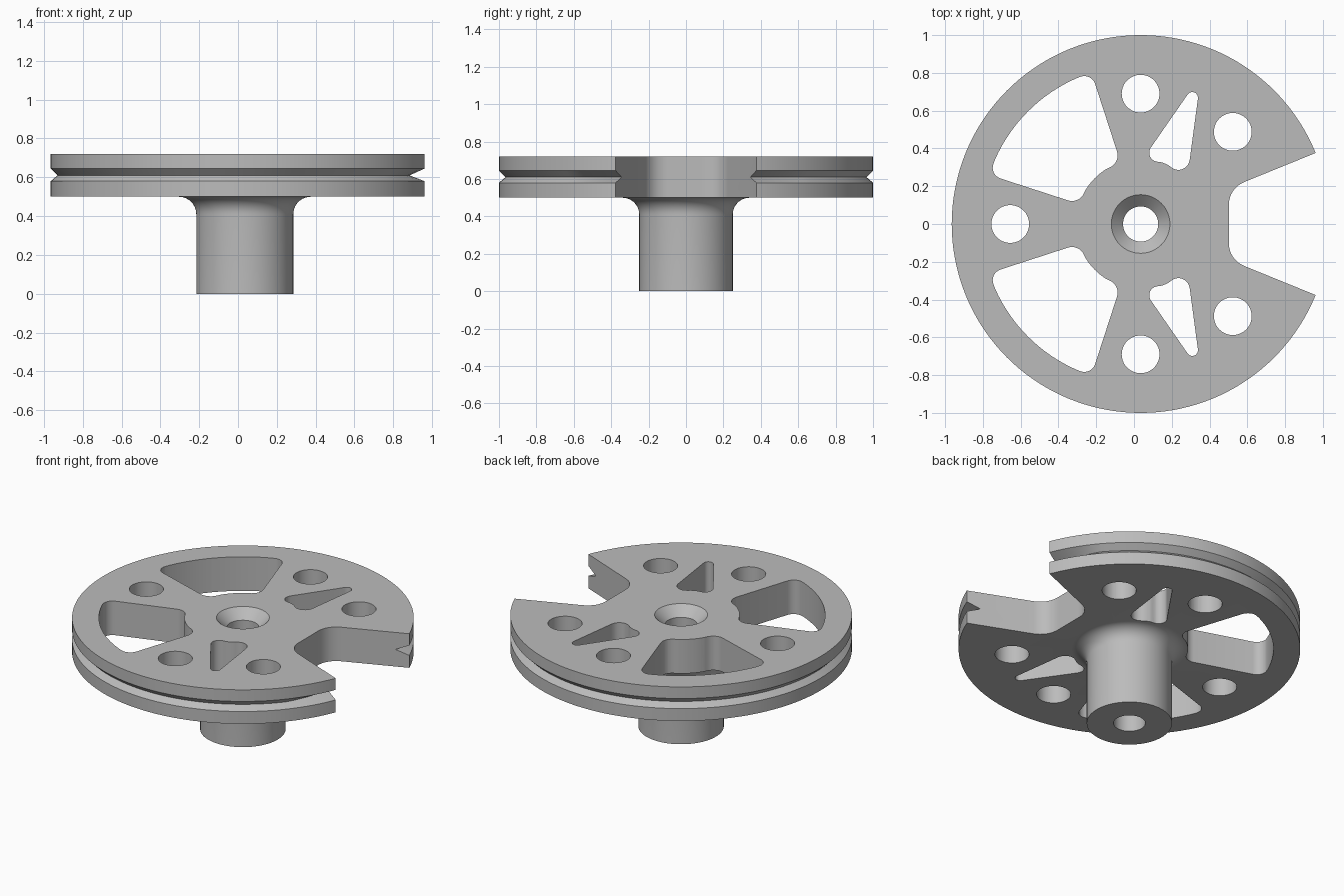
import bpy
import bmesh
from math import radians, degrees, cos, sin, tan, pi, atan2
from mathutils import Vector

CENTRE_X = 0.035
SEGMENTS = 144

if "Cube" in bpy.data.objects:
    bpy.data.objects.remove(bpy.data.objects["Cube"], do_unlink=True)

grey = bpy.data.materials.new("plain grey")
grey.use_nodes = True
grey.diffuse_color = (0.5, 0.5, 0.5, 1)
grey.node_tree.nodes["Principled BSDF"].inputs["Base Color"].default_value = (0.5, 0.5, 0.5, 1)


def make_object(name, bm):
    bmesh.ops.recalc_face_normals(bm, faces=bm.faces[:])
    mesh = bpy.data.meshes.new(name)
    bm.to_mesh(mesh)
    bm.free()
    mesh.materials.append(grey)
    obj = bpy.data.objects.new(name, mesh)
    bpy.context.collection.objects.link(obj)
    return obj


def polar(radius, angle, rounding=0):
    a = radians(angle)
    return (radius * cos(a), radius * sin(a), rounding)


def arc(radius, start, end, steps):
    return [polar(radius, start + (end - start) * i / steps) for i in range(steps + 1)]


def rounded(corners, steps=8):
    """Outline whose corners (x, y, rounding) are replaced by tangent arcs."""
    out = []
    for i, (x, y, r) in enumerate(corners):
        p = Vector((x, y))
        if r == 0:
            out.append(p)
            continue
        to_prev = (Vector(corners[i - 1][:2]) - p).normalized()
        to_next = (Vector(corners[(i + 1) % len(corners)][:2]) - p).normalized()
        half = to_prev.angle(to_next) / 2
        centre = p + (to_prev + to_next).normalized() * r / sin(half)
        start = p + to_prev * r / tan(half) - centre
        end = p + to_next * r / tan(half) - centre
        a = atan2(start.y, start.x)
        sweep = (atan2(end.y, end.x) - a + pi) % (2 * pi) - pi
        for k in range(steps + 1):
            t = a + sweep * k / steps
            out.append(centre + Vector((cos(t), sin(t))) * r)
    return out


def add_prism(bm, outline, flip=1):
    low = [bm.verts.new((p.x, p.y * flip, 0.42)) for p in outline]
    high = [bm.verts.new((p.x, p.y * flip, 0.85)) for p in outline]
    bm.faces.new(low)
    bm.faces.new(high)
    for i in range(len(low)):
        bm.faces.new((low[i - 1], low[i], high[i], high[i - 1]))


# Pulley body: turned profile of bore, countersink, grooved rim and hub fillet
GROOVE = (0.965, 0.61)
profile = [(0.093, 0), (0.093, 0.66), (0.155, 0.72), (1, 0.72),
           (1, 0.645), GROOVE, (1, 0.58), (1, 0.5)]
profile += [(0.34 - 0.09 * sin(t), 0.41 + 0.09 * cos(t))
            for t in [pi / 2 * i / 10 for i in range(11)]]
profile.append((0.25, 0))

bm = bmesh.new()
rings = []
for s in range(SEGMENTS):
    angle = 2 * pi * s / SEGMENTS
    off_notch = degrees(min(angle, 2 * pi - angle))
    ring = []
    for point in profile:
        r, z = point
        if point == GROOVE:  # groove deepens toward the notch
            r -= 0.05 * min(1, max(0, (40 - off_notch) / 18))
        ring.append(bm.verts.new((r * cos(angle), r * sin(angle), z)))
    rings.append(ring)
for s in range(SEGMENTS):
    a, b = rings[s - 1], rings[s]
    for i in range(len(profile)):
        bm.faces.new((a[i - 1], a[i], b[i], b[i - 1]))
body = make_object("pulley_wheel", bm)

# Cutters: rim notch, windows and round holes
notch = rounded([(0.467, -0.189, 0.13), polar(1.3, -22.1), polar(1.3, 22.1), (0.467, 0.189, 0.13)])
large_window = rounded(
    [polar(0.343, 108, 0.07), polar(0.843, 108, 0.06)] + arc(0.843, 114, 156, 16)
    + [polar(0.843, 162, 0.06), polar(0.343, 162, 0.07)] + arc(0.343, 148, 122, 8))
small_window = rounded(
    [(0.32, 0.788, 0.03), (0.01, 0.341, 0.048)] + arc(0.345, 71, 65, 2)
    + [(0.246, 0.236, 0.06)])

bm = bmesh.new()
add_prism(bm, notch)
for side in (1, -1):
    add_prism(bm, large_window, side)
    add_prism(bm, small_window, side)
for angle in (45, 90, 180, 270, 315):
    hx, hy, _ = polar(0.69, angle)
    add_prism(bm, [Vector((hx + x, hy + y)) for x, y, _ in arc(0.1, 0, 352.5, 47)])
cutter = make_object("cutter", bm)
cutter.hide_render = True

cut = body.modifiers.new("cutouts", "BOOLEAN")
cut.operation = "DIFFERENCE"
cut.solver = "EXACT"
cut.object = cutter
bpy.ops.object.select_all(action="DESELECT")
body.select_set(True)
bpy.context.view_layer.objects.active = body
bpy.ops.object.modifier_apply(modifier=cut.name)
bpy.data.objects.remove(cutter, do_unlink=True)

body.location.x = CENTRE_X
bpy.ops.object.shade_smooth_by_angle(angle=radians(25))
